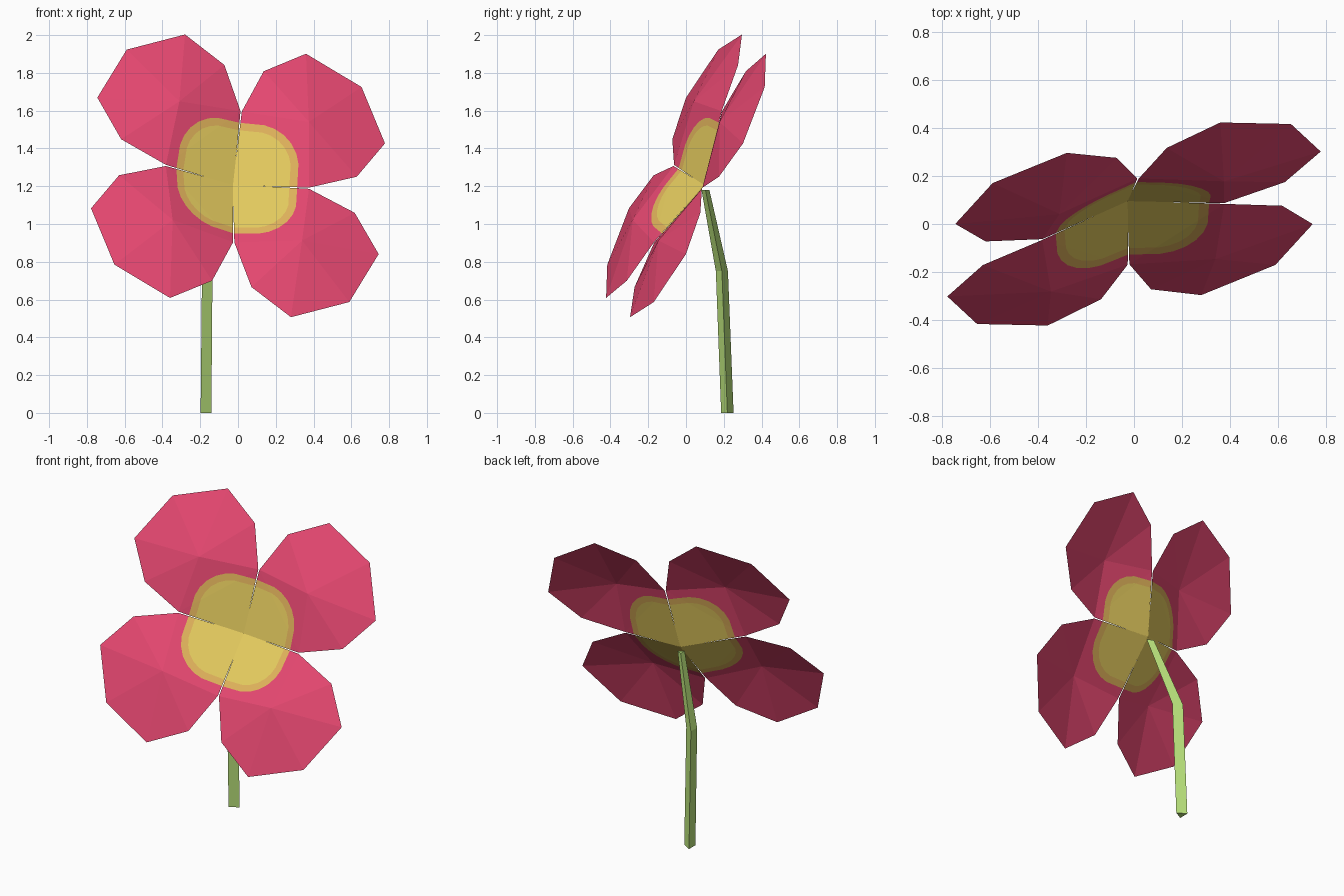
import bpy, bmesh, math
from mathutils import Vector, Matrix

if "Cube" in bpy.data.objects:
    bpy.data.objects.remove(bpy.data.objects["Cube"])


def material(name, srgb):
    mat = bpy.data.materials.new(name)
    lin = [((c / 255 + 0.055) / 1.055) ** 2.4 for c in srgb]
    mat.diffuse_color = (*lin, 1)
    mat.use_nodes = True
    mat.node_tree.nodes["Principled BSDF"].inputs["Base Color"].default_value = mat.diffuse_color
    return mat


pink = material("petal pink", (236, 74, 116))
yellow = material("centre yellow", (232, 206, 96))
amber = material("centre rim amber", (226, 180, 92))
green = material("stem green", (184, 224, 122))


def make_object(name, bm, mats):
    mesh = bpy.data.meshes.new(name)
    bm.to_mesh(mesh)
    bm.free()
    for m in mats:
        mesh.materials.append(m)
    ob = bpy.data.objects.new(name, mesh)
    bpy.context.collection.objects.link(ob)
    return ob


# Flower head frame: Z is the facing direction, X the first petal's direction
Z = Vector((0.241, -0.868, 0.434)).normalized()
Y = Z.cross(Vector((-0.65, 0.193, 0.733))).normalized()
X = Y.cross(Z)
head = Matrix.Translation((0, 0, 1.255)) @ Matrix((X, Y, Z)).transposed().to_4x4()

# Petal: base, half outline, tip, middle (a 3 x 3 grid seen from its corner)
HALF = [(0.279, 0.274, -0.012), (0.531, 0.379, -0.002), (0.789, 0.322, 0)]
BASE, TIP, MID = (-0.003, 0, -0.111), (0.907, 0, 0), (0.50, 0, 0.06)

# Painted centre: straight cuts around a slightly squared circle
RINGS = []
for inset in (0.0, 0.04):
    RINGS.append([(Vector((math.cos(math.radians(a)), math.sin(math.radians(a)), 0)),
                   0.36 - 0.035 * (a / 45) ** 2 - inset)
                  for a in (-42, -28, -14, 0, 14, 28, 42)])


def inside(p, ring):
    return all(p.dot(d) < r for d, r in ring)


def petal(index):
    bm = bmesh.new()
    left = [bm.verts.new(p) for p in HALF]
    right = [bm.verts.new((x, -y, z)) for x, y, z in HALF]
    base, tip, mid = (bm.verts.new(p) for p in (BASE, TIP, MID))
    bm.faces.new((base, right[0], left[0]))
    bm.faces.new((mid, left[0], right[0]))
    for s, flip in ((right, False), (left, True)):
        for tri in ((mid, s[0], s[1]), (mid, s[1], s[2]), (mid, s[2], tip)):
            bm.faces.new(tri[::-1] if flip else tri)
    for ring in RINGS:
        for d, r in ring:
            near = [f for f in bm.faces if f.calc_center_median().x < 0.55]
            geom = near + list({e for f in near for e in f.edges}) \
                + list({v for f in near for v in f.verts})
            bmesh.ops.bisect_plane(bm, geom=geom, plane_co=d * r, plane_no=d)
    for f in bm.faces:
        c = f.calc_center_median()
        f.material_index = 1 if inside(c, RINGS[1]) else 2 if inside(c, RINGS[0]) else 0
    bm.transform(head @ Matrix.Rotation(index * math.pi / 2, 4, 'Z'))
    make_object(f"petal_{index + 1}", bm, (pink, yellow, amber))


for i in range(4):
    petal(i)

# Stem: three-sided tube, bent under the flower head
bm = bmesh.new()
rings = []
for cx, cy, cz, r in ((-0.179, 0.219, 0, 0.038), (-0.172, 0.190, 0.75, 0.037),
                      (-0.036, 0.103, 1.18, 0.024)):
    rings.append([bm.verts.new((cx + r * math.cos(a), cy + r * math.sin(a), cz))
                  for a in (0, 2 * math.pi / 3, 4 * math.pi / 3)])
for lo, hi in zip(rings, rings[1:]):
    for i in range(3):
        j = (i + 1) % 3
        bm.faces.new((lo[i], lo[j], hi[j], hi[i]))
bm.faces.new(rings[0][::-1])
bm.faces.new(rings[-1])
make_object("stem", bm, (green,))
